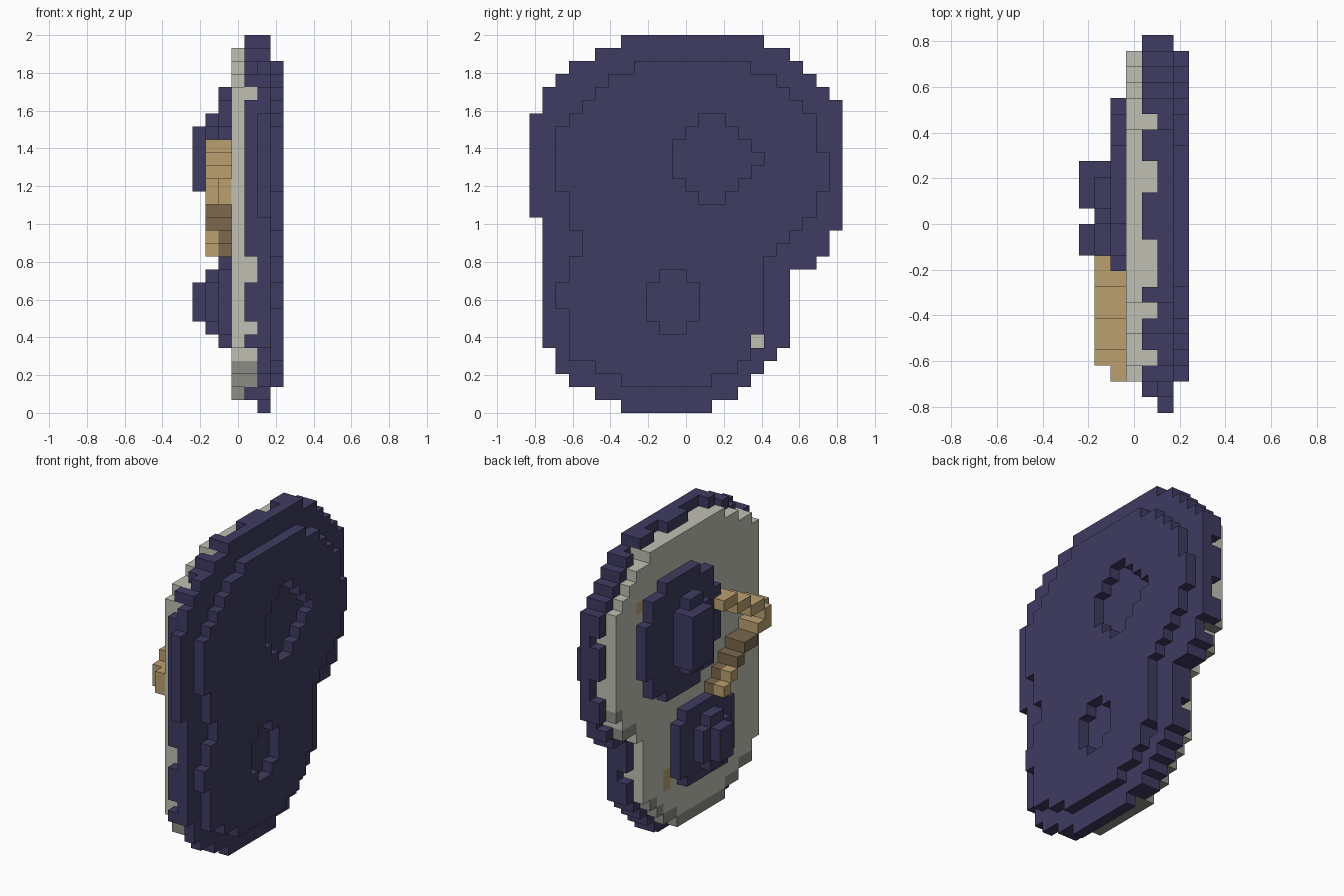
import bpy, bmesh
from mathutils import Vector

cube = bpy.data.objects.get("Cube")
if cube:
    bpy.data.objects.remove(cube)

V = 2 / 29                              # block size
ORIGIN = Vector((-3.5 * V, -12 * V, 0))
SIDES = [(1, 0, 0), (-1, 0, 0), (0, 1, 0), (0, -1, 0), (0, 0, 1), (0, 0, -1)]


def material(name, rgb):
    m = bpy.data.materials.new(name)
    m.use_nodes = True
    m.diffuse_color = (*rgb, 1)
    m.node_tree.nodes["Principled BSDF"].inputs["Base Color"].default_value = (*rgb, 1)
    return m


NAVY = material("navy", (.049, .045, .12))
GREY = material("pale grey", (.53, .53, .46))
SHADE = material("dark grey", (.265, .265, .235))
TAN = material("tan", (.5, .353, .165))
BROWN = material("brown", (.2, .14, .075))


def rows(first, starts, ends):
    """Cells (y, z) of an outline given as a span for every row."""
    return {(j, first + i) for i, (a, b) in enumerate(zip(starts, ends)) for j in range(a, b)}


def rect(j0, j1, k0, k1, clip=0):
    """Rectangle of cells with stepped corners."""
    return {(j, k) for j in range(j0, j1) for k in range(k0, k1)
            if min(j - j0, j1 - 1 - j) + min(k - k0, k1 - 1 - k) >= clip}


def disc(cj, ck, r):
    return {(j, k) for j in range(24) for k in range(29)
            if (j - cj) ** 2 + (k - ck) ** 2 < r * r}


def erode(s):
    return {(j, k) for j, k in s
            if {(j + 1, k), (j - 1, k), (j, k + 1), (j, k - 1)} <= s}


def layer(i, cells):
    return {(i, j, k) for j, k in cells}


# Outlines of the wide shell and the raised front panel
shell = rows(0, [7, 5, 3, 2, 2] + [1] * 10 + [0] * 8 + [1, 1, 2, 3, 5, 7],
             [14, 16, 17, 18, 19] + [20] * 6 + [22, 23, 23] + [24] * 10 + [23, 22, 21, 20, 18])
panel = rows(2, [7, 5] + [3] * 4 + [2, 2, 3, 3, 4, 4] + [3] * 3 + [2] * 5 + [3, 4, 5, 6, 8],
             [14, 16, 17, 17] + [18] * 6 + [19, 20, 21, 22, 22] + [23] * 3 + [22] * 3
             + [21, 20, 19, 17])
plate = {c for c in erode(shell) if c[0] > 1}

# Recesses in the panel
upper_recess = rect(11, 17, 16, 23, 2) | {(17, 19)}
lower_recess = rect(9, 13, 6, 11, 1)

# Uneven lip of the shell that wraps the plate
TOP_GAPS = {3, 6, 8, 9, 10, 14, 15, 18}
FRONT_GAPS = {2, 3, 4, 6, 10, 11, 24}
BACK_GAPS = {7, 13, 16, 17, 21}
lip = {(j, k) for j, k in shell - plate if j > 0 and k > 0
       and not (k > 22 and j in TOP_GAPS)
       and not (j < 8 and k in FRONT_GAPS)
       and not (j > 16 and k in BACK_GAPS)}

# Curved tan hook on the plate side
hook_path = [(9, 20), (8, 20), (7, 19), (6, 19), (5, 18), (4, 18), (3, 17), (3, 16),
             (4, 16), (5, 15), (6, 15), (7, 14), (8, 13), (9, 12)]
hook = layer(1, hook_path) | layer(2, hook_path[1:]) | layer(2, rect(2, 3, 16, 18))

plate_marks = {(18, 23), (19, 23), (15, 5), (15, 6)}


def plate_colour(c):
    i, j, k = c
    if i == 3 and (j, k) in plate_marks:
        return 2
    return int((j, k - 1) not in plate and (k < 5 or j > 19))


def hook_colour(c):
    return int(c[2] in (14, 15) or (c[0] == 2 and c[2] < 14))


def plain(c):
    return 0


PARTS = {
    "front_panel": (layer(6, panel - upper_recess - lower_recess), [NAVY], plain),
    "shell": (layer(5, shell - {(17, 5)}) | layer(4, lip), [NAVY], plain),
    "back_plate": (layer(3, plate) | layer(4, plate), [GREY, SHADE, TAN], plate_colour),
    "upper_pad": (layer(2, disc(14, 19, 5.7)) | layer(1, rect(12, 16, 16, 23, 1))
                  | layer(0, rect(13, 16, 17, 22)), [NAVY], plain),
    "lower_pad": (layer(2, rect(7, 15, 5, 12, 1)) | layer(1, rect(9, 13, 6, 11, 1))
                  | layer(0, rect(10, 12, 7, 10)), [NAVY], plain),
    "hook": (hook, [TAN, BROWN], hook_colour),
}
filled = set().union(*(p[0] for p in PARTS.values()))


def build(name, cells, mats, colour):
    """Block mesh with only its exposed faces."""
    bm = bmesh.new()
    for c in sorted(cells):
        centre = ORIGIN + (Vector(c) + Vector((.5, .5, .5))) * V
        for d in SIDES:
            if tuple(a + b for a, b in zip(c, d)) in filled:
                continue
            n = Vector(d)
            u = Vector((d[1], d[2], d[0]))
            w = n.cross(u)
            f = bm.faces.new([bm.verts.new(centre + (n + u * a + w * b) * V / 2)
                              for a, b in ((1, 1), (-1, 1), (-1, -1), (1, -1))])
            f.material_index = colour(c)
    bmesh.ops.remove_doubles(bm, verts=bm.verts, dist=V / 50)
    mesh = bpy.data.meshes.new(name)
    bm.to_mesh(mesh)
    bm.free()
    for m in mats:
        mesh.materials.append(m)
    bpy.context.collection.objects.link(bpy.data.objects.new(name, mesh))


for name, spec in PARTS.items():
    build(name, *spec)
